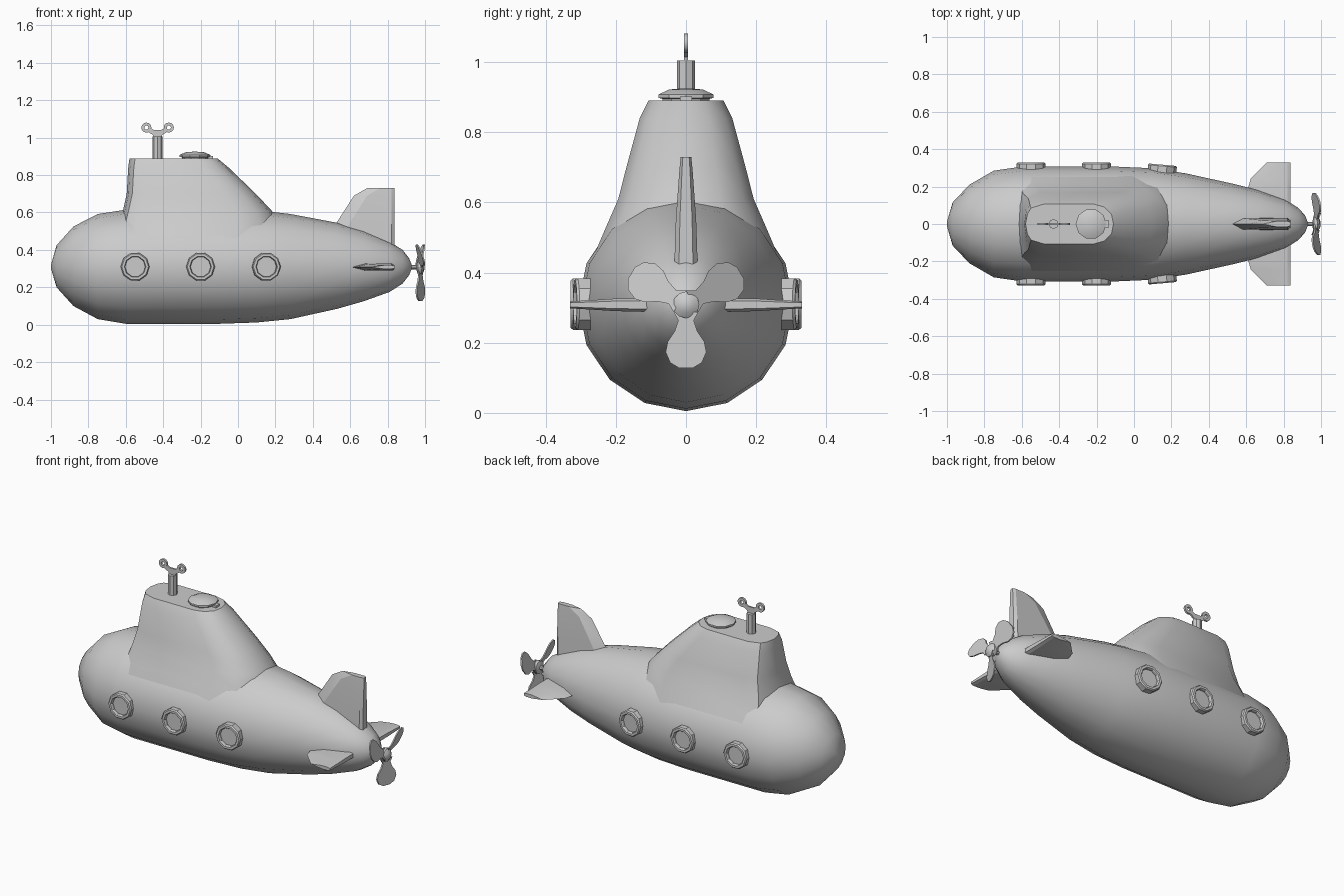
import bpy, bmesh
from math import sin, cos, pi, radians
from mathutils import Matrix, Vector

if "Cube" in bpy.data.objects:
    bpy.data.objects.remove(bpy.data.objects["Cube"])


def finish(name, bm, angle=40, matrix=None):
    bmesh.ops.recalc_face_normals(bm, faces=bm.faces)
    me = bpy.data.meshes.new(name)
    bm.to_mesh(me)
    bm.free()
    me.shade_smooth()
    me.set_sharp_from_angle(angle=radians(angle))
    ob = bpy.data.objects.new(name, me)
    bpy.context.collection.objects.link(ob)
    if matrix:
        ob.matrix_world = matrix
    return ob


def loft(name, rings, angle=40, matrix=None, closed=False):
    """Skin a list of equal-length point rings; cap the ends unless closed."""
    bm = bmesh.new()
    vs = [[bm.verts.new(p) for p in r] for r in rings]
    n = len(vs[0])
    for a, b in zip(vs, vs[1:] + vs[:1] if closed else vs[1:]):
        for i in range(n):
            j = (i + 1) % n
            bm.faces.new((a[i], a[j], b[j], b[i]))
    if not closed:
        bm.faces.new(vs[0])
        bm.faces.new(vs[-1])
    return finish(name, bm, angle, matrix)


def lathe(name, profile, sides, matrix, angle=30, closed=False):
    """Revolve (radius, height) pairs about local z."""
    rings = [[(r * cos(2 * pi * i / sides), r * sin(2 * pi * i / sides), h)
              for i in range(sides)] for r, h in profile]
    return loft(name, rings, angle, matrix, closed)


def mirror_y(pts):
    """Complete a half outline whose first and last points lie on y = 0."""
    return pts + [(x, -y, z) for x, y, z in pts[-2:0:-1]]


# Hull: x, half width, bottom, top
HULL = [(-1, .012, .30, .32), (-.97, .115, .20, .425), (-.88, .21, .10, .525),
        (-.75, .285, .03, .592), (-.6, .307, .005, .615), (-.1, .307, .005, .615),
        (.1, .298, .012, .613), (.28, .27, .03, .592), (.53, .215, .085, .545),
        (.67, .18, .125, .505), (.81, .13, .175, .445), (.88, .085, .22, .40),
        (.915, .045, .265, .355), (.93, .008, .302, .318)]
rings = []
for x, w, lo, hi in HULL:
    rings.append([(x, w * sin(i * pi / 8),
                   .31 + cos(i * pi / 8) * ((hi - .31) if cos(i * pi / 8) > 0 else (.31 - lo)))
                  for i in range(16)])
loft("hull", rings, 50)

# Conning tower: z, front x, rear x, half width
TOWER = [(.45, -.65, .25, .262), (.53, -.635, .23, .228), (.61, -.615, .18, .193),
         (.70, -.595, .095, .17), (.84, -.587, -.05, .132), (.89, -.58, -.11, .107)]
rings = []
for z, f, b, w in TOWER:
    rings.append(mirror_y([(f, 0, z), (f + .01, .5 * w, z), (f + .03, .8 * w, z), (f + .1, w, z),
                           (b - 1.0 * w, w, z), (b - .45 * w, .85 * w, z),
                           (b - .1 * w, .5 * w, z), (b, 0, z)]))
loft("conning_tower", rings, 38)

# Portholes on both sides
for side in (-1, 1):
    for k, (x, y, tilt) in enumerate([(-.55, .295, 0), (-.2, .295, 0), (.15, .283, 5)]):
        m = (Matrix.Translation((x, side * y, .31)) @ Matrix.Rotation(radians(-side * tilt), 4, 'Z')
             @ Matrix.Rotation(radians(-90 * side), 4, 'X'))
        tag = f"{'left' if side < 0 else 'right'}_{k}"
        lathe("porthole_rim_" + tag,
              [(.077, -.03), (.077, .027), (.071, .034), (.058, .034), (.054, .028), (.054, -.03)],
              10, m, closed=True)
        lathe("porthole_glass_" + tag, [(.055, -.02), (.055, .016)], 10, m)

# Hatch with hinge
lathe("hatch", [(.07, .88), (.07, .895), (.082, .898), (.082, .908), (.05, .922), (.012, .925)],
      10, Matrix.Translation((-.23, 0, 0)))
bm = bmesh.new()
bmesh.ops.create_cube(bm, size=1, matrix=Matrix.Translation((-.145, 0, .895))
                      @ Matrix.Diagonal((.025, .035, .014, 1)))
finish("hatch_hinge", bm)

# Wind-up key
lathe("key_post", [(.026, .87), (.026, 1.005)], 8, Matrix.Translation((-.43, 0, 0)))
half = [(0, .995), (.02, .995), (.024, 1.014), (.05, 1.03), (.043, 1.056), (.02, 1.041), (0, 1.041)]
outline = half + [(-x, z) for x, z in half[-2:0:-1]]
loft("key_handle", [[(-.43 + x, y, z) for x, z in outline] for y in (-.005, .005)])
for s in (-1, 1):
    m = Matrix.Translation((-.43 + s * .06, 0, 1.054)) @ Matrix.Rotation(pi / 2, 4, 'X')
    lathe("key_loop_left" if s < 0 else "key_loop_right",
          [(.027, -.006), (.027, .006), (.011, .006), (.011, -.006)], 12, m, closed=True)


# Tail fins: span, leading x, half thickness
def fin(name, stations, matrix):
    rings = [mirror_y([(f, 0, s), (f + .07, t, s), (.82, t, s), (.836, t * .6, s), (.836, 0, s)])
             for s, f, t in stations]
    loft(name, rings, 15, matrix)


fin("rudder_fin", [(.40, .44, .034), (.55, .53, .029), (.69, .62, .019), (.73, .69, .015)],
    Matrix.Identity(4))
for s in (-1, 1):
    fin("side_fin_left" if s < 0 else "side_fin_right",
        [(.06, .605, .02), (.2, .612, .018), (.245, .625, .015), (.33, .71, .01)],
        Matrix.Translation((0, 0, .308)) @ Matrix.Rotation(-s * pi / 2, 4, 'X'))

# Propeller: shaft, hub and three pitched blades
axis = Matrix.Translation((0, 0, .308)) @ Matrix.Rotation(pi / 2, 4, 'Y')
lathe("propeller_shaft", [(.012, .9), (.012, .97)], 8, axis)
lathe("propeller_hub", [(.02, .955), (.038, .962), (.038, .982), (.022, .994), (.006, .998)], 12, axis)
BLADE = [(.02, .035), (.045, .022), (.075, .032), (.105, .052), (.135, .058), (.165, .045), (.18, .02)]
for k in range(3):
    rings = []
    for r, w in BLADE:
        pitch = .38
        rings.append([(.975 + pitch * t + d, t, -r)
                      for t, d in ((-w, -.004), (w, -.004), (w, .004), (-w, .004))])
    loft(f"propeller_blade_{k}", rings, 40,
         Matrix.Translation((0, 0, .308)) @ Matrix.Rotation(k * 2 * pi / 3, 4, 'X'))
